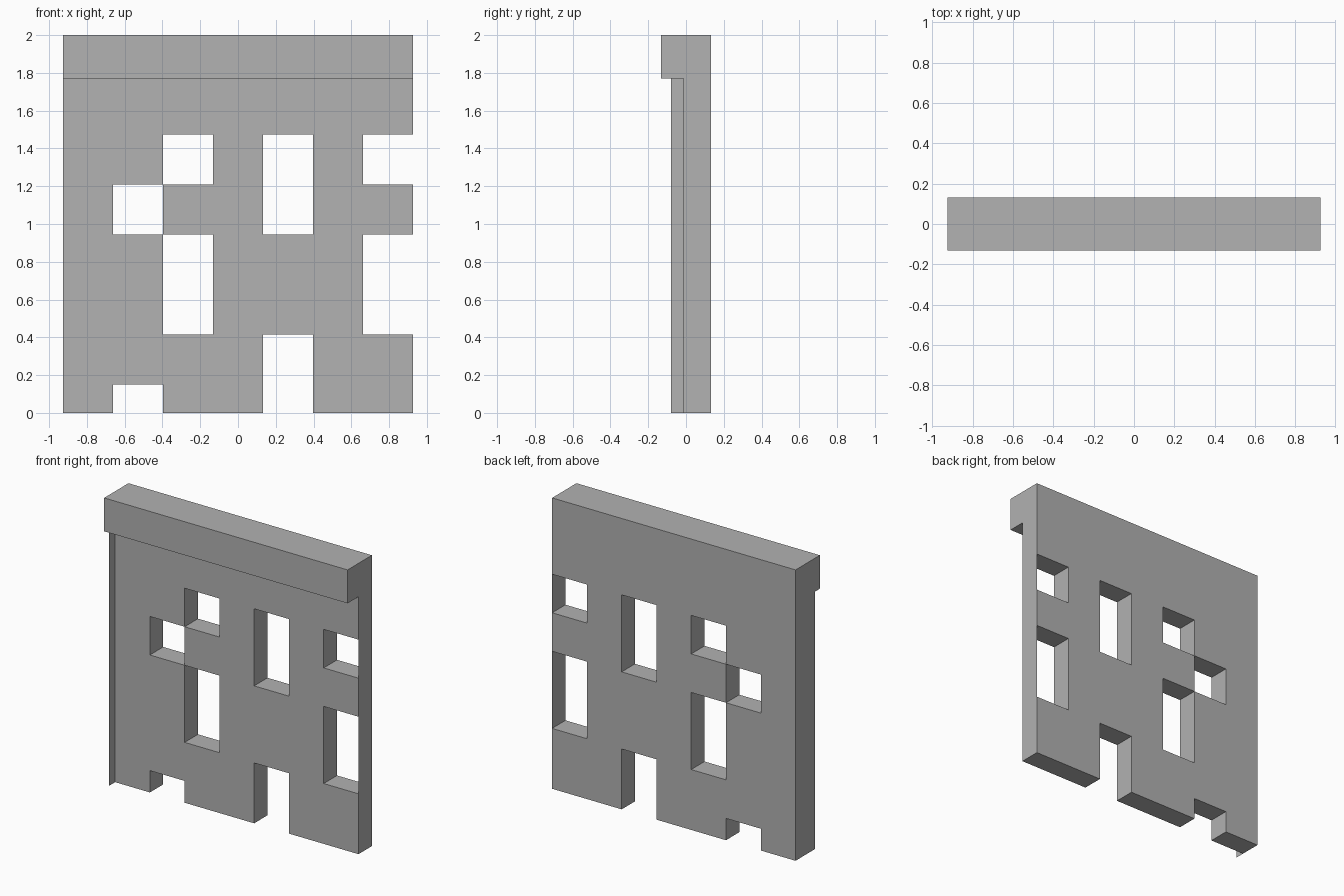
import bpy
import bmesh

default = bpy.data.objects.get("Cube")
if default:
    bpy.data.objects.remove(default, do_unlink=True)

# Main dimensions
CELL = 0.2645
HALF = 3.5 * CELL
BACK, FRONT, FIN, LINTEL = 0.132, -0.013, -0.08, -0.132
COLUMNS = [-HALF + CELL * i for i in range(8)]
ROWS = [0, 0.15, 0.415, 0.945, 1.21, 1.475, 1.77, 2]

# Openings as (column, row) cells of the wall grid
OPENINGS = {(1, 0), (4, 0), (4, 1), (2, 2), (6, 2),
            (1, 3), (4, 3), (2, 4), (4, 4), (6, 4)}

grey = bpy.data.materials.new("plain_grey")
grey.use_nodes = True
colour = (0.445, 0.445, 0.445, 1)
grey.diffuse_color = colour
grey.node_tree.nodes["Principled BSDF"].inputs["Base Color"].default_value = colour


def finish(name, bm):
    mesh = bpy.data.meshes.new(name)
    bm.to_mesh(mesh)
    bm.free()
    mesh.materials.append(grey)
    obj = bpy.data.objects.new(name, mesh)
    bpy.context.collection.objects.link(obj)
    return obj


def push(bm, faces, distance):
    """Extrude faces along y."""
    result = bmesh.ops.extrude_face_region(bm, geom=faces)["geom"]
    verts = [g for g in result if isinstance(g, bmesh.types.BMVert)]
    bmesh.ops.translate(bm, verts=verts, vec=(0, distance, 0))


def side_sheet(name, x, y0, y1, spans):
    """Paper-thin upright sheets on one end of the wall."""
    bm = bmesh.new()
    for low, high in spans:
        corners = [(y0, low), (y1, low), (y1, high), (y0, high)]
        if x < 0:
            corners.reverse()
        bm.faces.new([bm.verts.new((x, y, z)) for y, z in corners])
    return finish(name, bm)


# Wall with openings: solid grid cells on the back plane, pushed forward
bm = bmesh.new()
grid = {}
for c, x in enumerate(COLUMNS):
    for r, z in enumerate(ROWS):
        grid[c, r] = bm.verts.new((x, BACK, z))
for c in range(len(COLUMNS) - 1):
    for r in range(len(ROWS) - 1):
        if (c, r) not in OPENINGS:
            bm.faces.new([grid[c, r], grid[c, r + 1],
                          grid[c + 1, r + 1], grid[c + 1, r]])
bmesh.ops.delete(bm, geom=[v for v in bm.verts if not v.link_faces], context='VERTS')
push(bm, bm.faces[:], FRONT - BACK)

# Lintel: the top row of front faces pushed further forward
top_row = [f for f in bm.faces
           if all(abs(v.co.y - FRONT) < 0.001 for v in f.verts)
           and f.calc_center_median().z > ROWS[-2]]
push(bm, top_row, LINTEL - FRONT)
bmesh.ops.recalc_face_normals(bm, faces=bm.faces[:])
finish("wall_with_lintel", bm)

# Thin sheets closing the end windows, and the thin fin at the other end
end_windows = [(ROWS[r], ROWS[r + 1]) for c, r in sorted(OPENINGS) if c == 6]
side_sheet("left_window_sheet", HALF, FRONT, BACK, end_windows)
side_sheet("right_edge_fin", -HALF, FIN, FRONT, [(0, ROWS[-2])])
